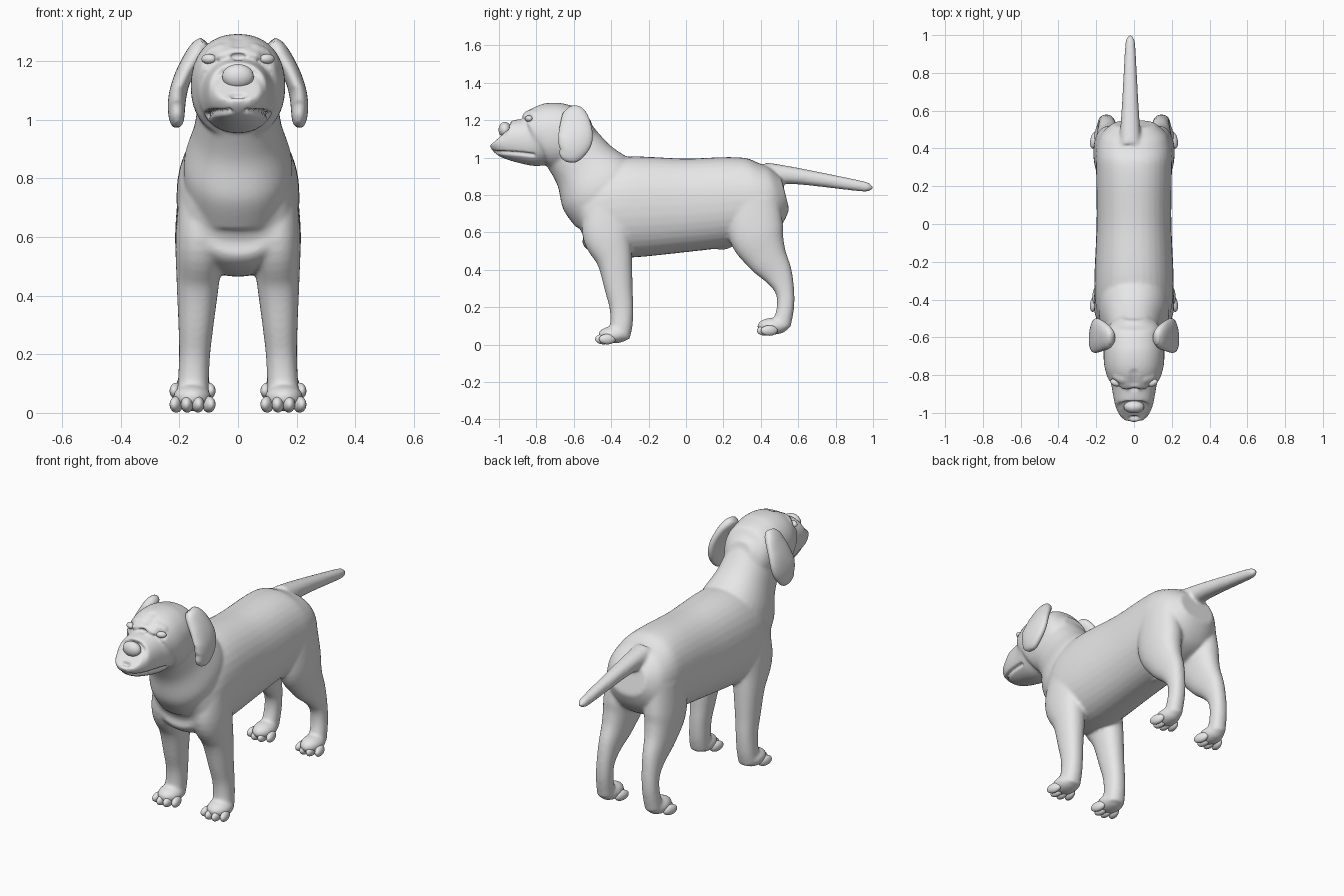
import bpy, bmesh, math
from mathutils import Vector

if "Cube" in bpy.data.objects:
    bpy.data.objects.remove(bpy.data.objects["Cube"], do_unlink=True)

# single plain grey
grey = bpy.data.materials.new("plain grey")
grey.use_nodes = True
tone = (0.8, 0.8, 0.8, 1)
grey.diffuse_color = tone
grey.node_tree.nodes["Principled BSDF"].inputs["Base Color"].default_value = tone


def finish(obj, name):
    obj.name = name
    obj.data.materials.clear()
    obj.data.materials.append(grey)
    for poly in obj.data.polygons:
        poly.use_smooth = True
    return obj


def spline(rows, steps):
    """Catmull-Rom interpolation of number rows."""
    out = []
    last = len(rows) - 1
    for i in range(last):
        a, b, c, d = (rows[max(0, min(last, i + k))] for k in (-1, 0, 1, 2))
        for k in range(steps):
            t = k / steps
            out.append([q + 0.5 * t * (r - p + t * (2*p - 5*q + 4*r - s + t * (3*(q - r) + s - p)))
                        for p, q, r, s in zip(a, b, c, d)])
    out.append(list(rows[-1]))
    return out


def midline(z):
    return 0


def tube(name, rows, x_at=midline, sides=36, square=0.9):
    """Loft of rounded rings; each row is y, z, half width, half depth."""
    rows = spline(rows, 6)
    path = [Vector((x_at(z), y, z)) for y, z, wide, deep in rows]
    bm = bmesh.new()
    rings = []
    for i, centre in enumerate(path):
        along = (path[min(i + 1, len(path) - 1)] - path[max(i - 1, 0)]).normalized()
        across = Vector((1, 0, 0))
        across = (across - along * across.dot(along)).normalized()
        up = along.cross(across)
        wide, deep = rows[i][2:]
        ring = []
        for k in range(sides):
            a = math.tau * k / sides
            c, s = (math.copysign(abs(f) ** square, f) for f in (math.cos(a), math.sin(a)))
            ring.append(bm.verts.new(centre + across * c * wide + up * s * deep))
        rings.append(ring)
    for lower, upper in zip(rings, rings[1:]):
        for k in range(sides):
            j = (k + 1) % sides
            bm.faces.new((lower[k], lower[j], upper[j], upper[k]))
    bm.faces.new(rings[0])
    bm.faces.new(rings[-1])
    bmesh.ops.recalc_face_normals(bm, faces=bm.faces)
    mesh = bpy.data.meshes.new(name)
    bm.to_mesh(mesh)
    bm.free()
    obj = bpy.data.objects.new(name, mesh)
    bpy.context.collection.objects.link(obj)
    return finish(obj, name)


def ball(name, place, radii, turn=0):
    bpy.ops.mesh.primitive_uv_sphere_add(segments=24, ring_count=14, radius=1, location=place,
                                         scale=radii, rotation=(0, 0, turn))
    return finish(bpy.context.object, name)


def carve(obj, points, radius, depth):
    """Press a soft groove into the face along points; a negative depth raises a ridge."""
    points = [Vector(p) for p in points]
    moved = []
    for v in obj.data.vertices:
        if v.co.y > -0.7 or v.co.z < 0.9:
            continue
        d = min((v.co - p).length for p in points) / radius
        if d < 1:
            moved.append((v, v.co - v.normal * depth * (1 - d * d) ** 2))
    for v, co in moved:
        v.co = co


def on_skin(obj, p):
    return obj.closest_point_on_mesh(Vector(p))[1]


# torso, neck, head and tail
body = tube("body", [(-.61, .72, .09, .08), (-.55, .73, .16, .17), (-.45, .72, .2, .245),
                     (-.3, .735, .21, .27), (0, .745, .198, .25), (.25, .765, .2, .238),
                     (.38, .775, .2, .215), (.47, .795, .175, .165), (.53, .81, .11, .09)])
neck = tube("neck", [(-.4, .74, .18, .22), (-.47, .85, .185, .225),
                     (-.55, .965, .15, .175), (-.65, 1.1, .13, .16)])
head = tube("head", [(-.49, 1.14, .07, .07), (-.54, 1.125, .132, .135), (-.64, 1.115, .158, .172),
                     (-.73, 1.115, .16, .177), (-.785, 1.105, .148, .163), (-.83, 1.088, .125, .133),
                     (-.96, 1.095, .1, .1), (-.99, 1.115, .075, .07)])
tail = tube("tail", [(.42, .915, .06, .06), (.6, .9, .046, .044), (.93, .848, .028, .029),
                     (.98, .84, .02, .02), (1, .837, .008, .008)], lambda z: -.02)
bump = ball("belly_bump", (0, .19, .535), (.025, .06, .03))
parts = [body, neck, head, tail, bump]

# legs lean outward toward the ground; one set for each side
front_rows = [(-.4, .78, .075, .12), (-.42, .6, .083, .135), (-.382, .45, .073, .095),
              (-.36, .3, .06, .075), (-.345, .2, .053, .064), (-.345, .11, .053, .06),
              (-.36, .04, .055, .06)]
hind_rows = [(.36, .78, .08, .14), (.375, .6, .085, .148), (.425, .48, .07, .115),
             (.49, .38, .053, .08), (.527, .29, .045, .052), (.532, .2, .044, .046),
             (.51, .1, .045, .05)]
pairs = ((1, "left"), (-1, "right"))
for side, word in pairs:
    def leg_x(z):
        return side * (.157 - .045 * z)
    parts += [
        tube(word + "_front_leg", front_rows, leg_x),
        tube(word + "_hind_leg", hind_rows, leg_x),
        ball(word + "_front_paw", (side * .157, -.385, .052), (.066, .085, .046)),
        ball(word + "_hind_paw", (side * .153, .465, .098), (.058, .085, .045)),
    ]

# blend all of it into one skin
bpy.ops.object.select_all(action='DESELECT')
for part in parts:
    part.select_set(True)
bpy.context.view_layer.objects.active = body
bpy.ops.object.join()
blend = body.modifiers.new("blend", 'REMESH')
blend.mode = 'VOXEL'
blend.voxel_size = 0.008
soften = body.modifiers.new("soften", 'SMOOTH')
soften.factor = 0.5
soften.iterations = 12
for modifier in ("blend", "soften"):
    bpy.ops.object.modifier_apply(modifier=modifier)
finish(body, "body")
bpy.context.view_layer.update()

# mouth line and forehead furrow
lips = spline([(0, -1.01, 1.065), (.07, -.97, 1.03), (.1, -.9, 1.02), (.115, -.82, 1.01)], 8)
mouth = [on_skin(body, (side * x, y, z)) for x, y, z in lips for side, word in pairs]
carve(body, mouth, .016, .014)
carve(body, [on_skin(body, (0, -.79 - .012 * k, 1.27 - .012 * k)) for k in range(5)], .035, .007)

# nose pad with nostrils
nose = ball("nose", (0, -.968, 1.148), (.054, .034, .042))
for side, word in pairs:
    carve(nose, [(side * .028, -1, 1.142)], .026, .018)


# eyes, ears and toes
def ear_bend(z):
    return .21 - 1.8 * (z - 1.035) ** 2


ear_rows = [(-.605, 1.265, .02, .03), (-.6, 1.24, .03, .06), (-.592, 1.18, .03, .082),
            (-.592, 1.1, .03, .092), (-.615, 1.035, .029, .073), (-.64, 1, .022, .045),
            (-.65, .985, .01, .018)]
for side, word in pairs:
    socket = on_skin(body, (side * .088, -.84, 1.2))
    carve(body, [socket], .042, .012)
    carve(body, [on_skin(body, (side * x, -.82, 1.235)) for x in (.06, .08, .1)], .03, -.006)
    ball(word + "_eye", socket + Vector((0, .008, 0)), (.027, .018, .017), side * .45)
    tube(word + "_ear", ear_rows, lambda z: side * ear_bend(z))
    for foot, y, z in (("front", -.44, .029), ("hind", .425, .075)):
        for k in range(4):
            spread = k - 1.5
            back = .02 if abs(spread) > 1 else 0
            ball(f"{word}_{foot}_toe_{k + 1}", (side * .155 + spread * .037, y + back, z),
                 (.021, .046, .028), spread * .15)
